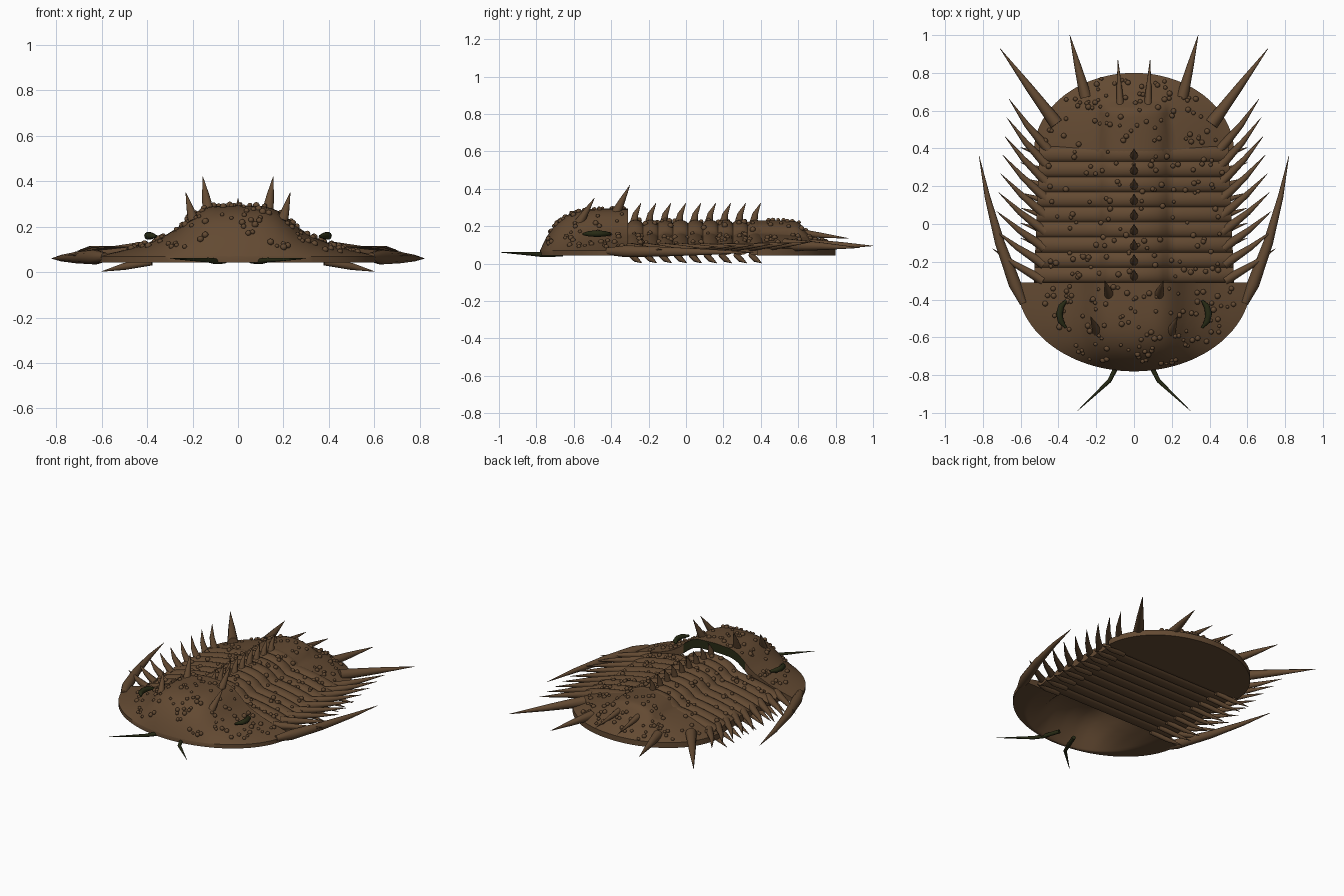
import bpy, bmesh, math, random
from mathutils import Vector

cube = bpy.data.objects.get("Cube")
if cube:
    bpy.data.objects.remove(cube, do_unlink=True)
random.seed(4)


def material(name, rgb):
    m = bpy.data.materials.new(name)
    m.use_nodes = True
    col = (*rgb, 1)
    m.diffuse_color = col
    bsdf = m.node_tree.nodes["Principled BSDF"]
    bsdf.inputs["Base Color"].default_value = col
    bsdf.inputs["Roughness"].default_value = 0.7
    return m


BROWN = material("shell brown", (0.125, 0.068, 0.032))
OLIVE = material("dark olive", (0.02, 0.023, 0.007))


def finish(bm, name, mats, angle=45):
    bmesh.ops.recalc_face_normals(bm, faces=bm.faces[:])
    mesh = bpy.data.meshes.new(name)
    bm.to_mesh(mesh)
    bm.free()
    ob = bpy.data.objects.new(name, mesh)
    bpy.context.collection.objects.link(ob)
    for m in mats:
        mesh.materials.append(m)
    bpy.ops.object.select_all(action="DESELECT")
    ob.select_set(True)
    bpy.context.view_layer.objects.active = ob
    bpy.ops.object.shade_smooth_by_angle(angle=math.radians(angle))
    return ob


def shell(name, rows, top, bottom, cap_rule=None, n=64):
    """Closed shell from (y, half width) rows and top/bottom height rules."""
    bm = bmesh.new()
    us = [math.sin(math.pi / 2 * (2 * i / n - 1)) for i in range(n + 1)]
    loops = []
    for y, w in rows:
        up = [bm.verts.new((u * w, y, top(u * w, y))) for u in us]
        low = [bm.verts.new((u * w, y, bottom(u * w, y))) for u in us]
        loops.append(up + low[::-1])
    size = len(loops[0])
    for a, b in zip(loops, loops[1:]):
        for i in range(size):
            j = (i + 1) % size
            bm.faces.new((a[i], a[j], b[j], b[i]))
    for k in (0, -1):
        ring = loops[k]
        for i in range(n):
            f = bm.faces.new((ring[i], ring[i + 1], ring[-2 - i], ring[-1 - i]))
            if k == -1 and cap_rule and cap_rule(f.calc_center_median()):
                f.material_index = 1
    return finish(bm, name, [BROWN, OLIVE])


def tube(bm, pts, radii, sides=10):
    """Tapering tube through a few points; a zero radius makes a tip."""
    pts = [Vector(p) for p in pts]
    rings = []
    for k, (p, r) in enumerate(zip(pts, radii)):
        d = (pts[min(k + 1, len(pts) - 1)] - pts[max(k - 1, 0)]).normalized()
        side = d.cross(Vector((0, 0, 1)))
        side = side.normalized() if side.length > 0.01 else Vector((1, 0, 0))
        up = side.cross(d)
        r = max(r, 0.001)
        rings.append([bm.verts.new(p + r * (math.cos(t) * side + math.sin(t) * up))
                      for t in (math.tau * i / sides for i in range(sides))])
    for a, b in zip(rings, rings[1:]):
        for i in range(sides):
            j = (i + 1) % sides
            bm.faces.new((a[i], a[j], b[j], b[i]))
    bm.faces.new(rings[0])
    bm.faces.new(rings[-1])


def pairs(name, paths, mat):
    """Mirrored pairs of tubes in one object."""
    bm = bmesh.new()
    for pts, radii in paths:
        for s in (1, -1):
            tube(bm, [(s * x, y, z) for x, y, z in pts], radii)
    return finish(bm, name, [mat], 60)


def spine(base, tip, r, bow=0.0):
    """Path for a spine, bowed outward in the middle."""
    b, t = Vector(base), Vector(tip)
    mid = b.lerp(t, 0.5) + Vector((bow, 0, 0))
    return [b, mid, t], [r, r * 0.58, 0]


def lerp_points(pts, x):
    for (x0, z0), (x1, z1) in zip(pts, pts[1:]):
        if x <= x1:
            return z0 + (z1 - z0) * (x - x0) / (x1 - x0)
    return pts[-1][1]


# Shape rules
SEG, COUNT, START, FLOOR = 0.08, 9, -0.31, 0.043
CENTRES = [START + SEG * (i + 0.5) for i in range(COUNT)]
HEAD = [(0, .295), (.12, .29), (.17, .275), (.22, .24), (.27, .195), (.33, .16),
        (.42, .128), (.5, .112), (.6, .1), (.63, .09)]


def head_top(x, y):
    r = min(1, math.hypot(x / .62, (y - START) / .47))
    return .07 + (lerp_points(HEAD, abs(x)) - .07) * (1 - r ** 5)


def head_low(x, y):
    return max(FLOOR, head_top(x, y) - .06)


def pleura(x):
    return .085 + .085 * (1 - min(1, abs(x) / .54) ** 2.2)


def axis(x):
    return .062 * math.sqrt(max(0, 1 - (x / .18) ** 2))


def ridge(y):
    return abs(math.sin(math.pi * (y - START) / SEG)) ** 0.6


def thorax_top(x, y):
    return pleura(x) + axis(x) - .016 + .018 * ridge(y)


def tail_top(x, y):
    r = min(1, math.hypot(x / .53, (y - .38) / .42))
    fade = max(0, min(1, (.67 - y) / .08))
    return .08 + (pleura(x) - .08) * (1 - r ** 4) + axis(x) * fade * fade * (3 - 2 * fade)


def arc_rows(yc, length, width, steps=28):
    return [(yc + length * math.sin(a), max(.012, width * math.cos(a)))
            for a in (math.pi / 2 * i / steps for i in range(steps + 1))]


# Body: head shield, ringed thorax, tail shield
shell("head_shield", arc_rows(START, -.47, .62)[::-1], head_top, head_low,
      lambda c: abs(c.x) < .25)
steps = COUNT * 10
shell("thorax", [(START + SEG * COUNT * i / steps, .53 - .03 * i / steps) for i in range(steps + 1)],
      thorax_top, lambda x, y: FLOOR + .018 - .014 * ridge(y))
shell("tail_shield", arc_rows(.38, .42, .53), tail_top, lambda x, y: FLOOR)

# Row of spines down the back
bm = bmesh.new()
for y in CENTRES:
    tube(bm, [(0, y - .01, .21), (0, y, .265), (0, y + .03, .325)], [.024, .016, 0])
finish(bm, "back_spines", [BROWN], 60)

# Side spines, one pair per segment
pairs("side_spines", [spine((.48 - .004 * i, y - .03 + .006 * i, .085),
                            (.75 - .011 * i, y + .14 + .019 * i, .075 + .005 * i), .027, .012)
                      for i, y in enumerate(CENTRES)], BROWN)

# Long cheek spines
pairs("cheek_spines", [([(.585, -.42, .066), (.63, -.32, .066), (.71, -.1, .064),
                         (.775, .14, .062), (.82, .36, .06)], [.02, .033, .026, .015, 0])], BROWN)

# Head and tail spines
pairs("head_spines", [spine((.13, -.38, .26), (.155, -.30, .42), .028),
                      spine((.195, -.57, .22), (.23, -.49, .35), .026)], BROWN)
pairs("tail_spines", [spine((.41, .53, .1), (.71, .93, .085), .036),
                      spine((.255, .67, .1), (.34, 1.0, .095), .032),
                      spine((.07, .56, .17), (.085, .87, .135), .026)], BROWN)

# Legs under the thorax
pairs("legs", [([(.38, y - .02, .045), (.5, y, .025), (.6, y + .035, .003)], [.016, .016, 0])
               for y in CENTRES], BROWN)

# Crescent eyes and feelers
pairs("eyes", [([(.36, -.405, .158), (.385, -.435, .16), (.395, -.475, .16),
                 (.388, -.515, .16), (.36, -.55, .158)], [.006, .016, .018, .016, .006])], OLIVE)
pairs("feelers", [([(.06, -.66, .05), (.1, -.77, .048), (.13, -.83, .053), (.3, -.99, .06)],
                   [.013, .013, .011, 0])], OLIVE)

# Scattered bumps
bm = bmesh.new()


def scatter(count, y0, y1, width, top):
    for _ in range(count):
        y = random.uniform(y0, y1)
        x = random.uniform(-1, 1) * width(y)
        made = bmesh.ops.create_icosphere(bm, subdivisions=2, radius=random.uniform(.009, .016))
        bmesh.ops.translate(bm, verts=made["verts"], vec=(x, y, top(x, y) + .002))


def oval(yc, length, width):
    return lambda y: width * math.sqrt(max(0, 1 - ((y - yc) / length) ** 2))


scatter(105, -.74, -.33, oval(START, .46, .56), head_top)
scatter(110, -.29, .39, lambda y: .47, thorax_top)
scatter(80, .42, .77, oval(.38, .42, .48), tail_top)
finish(bm, "bumps", [BROWN], 60)
